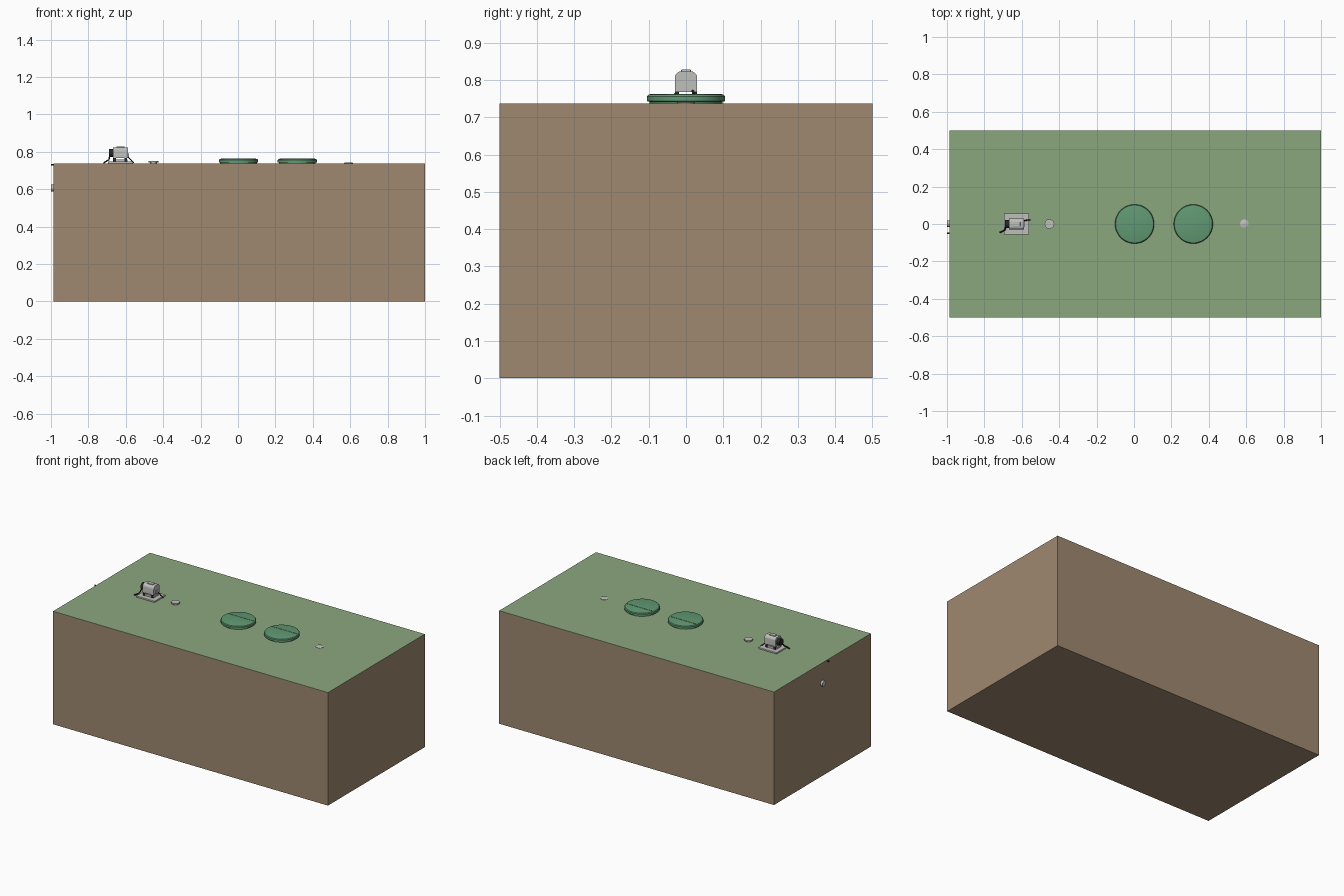
import bpy
import bmesh
import math
from mathutils import Matrix, Vector

cube = bpy.data.objects.get("Cube")
if cube:
    bpy.data.objects.remove(cube, do_unlink=True)


def material(name, rgb):
    m = bpy.data.materials.new(name)
    m.use_nodes = True
    m.diffuse_color = (*rgb, 1)
    m.node_tree.nodes["Principled BSDF"].inputs["Base Color"].default_value = (*rgb, 1)
    return m


SOIL = material("soil brown", (0.35, 0.25, 0.16))
GRASS = material("grass green", (0.26, 0.39, 0.21))
LID = material("lid green", (0.12, 0.32, 0.17))
METAL = material("light grey", (0.52, 0.52, 0.50))
BLACK = material("black rubber", (0.02, 0.02, 0.02))
TOP = 0.738


def finish(name, bm, mat, smooth=False):
    bmesh.ops.recalc_face_normals(bm, faces=bm.faces)
    mesh = bpy.data.meshes.new(name)
    bm.to_mesh(mesh)
    bm.free()
    mesh.materials.append(mat)
    ob = bpy.data.objects.new(name, mesh)
    bpy.context.collection.objects.link(ob)
    if smooth:
        bpy.ops.object.select_all(action="DESELECT")
        ob.select_set(True)
        bpy.context.view_layer.objects.active = ob
        bpy.ops.object.shade_smooth_by_angle(angle=math.radians(35))
    return ob


def box(name, lo, hi, mat, bevel=0):
    bm = bmesh.new()
    bmesh.ops.create_cube(bm, size=1)
    lo, hi = Vector(lo), Vector(hi)
    for v in bm.verts:
        v.co = (lo + hi) / 2 + v.co * (hi - lo)
    if bevel:
        bmesh.ops.bevel(bm, geom=bm.edges[:], offset=bevel, segments=2, affect="EDGES", profile=0.5)
    return finish(name, bm, mat)


def lathe(name, x, profile, mat, sides=48):
    """Spin a radius and height profile about a vertical axis."""
    bm = bmesh.new()
    rings = []
    for r, z in profile:
        rings.append([bm.verts.new((x + r * math.cos(a), r * math.sin(a), TOP + z))
                      for a in (2 * math.pi * i / sides for i in range(sides))])
    for low, high in zip(rings, rings[1:]):
        for i in range(sides):
            j = (i + 1) % sides
            bm.faces.new((low[i], low[j], high[j], high[i]))
    bm.faces.new(rings[0])
    bm.faces.new(rings[-1])
    return finish(name, bm, mat, True)


def rod(name, x0, x1, y, z, radius, mat, sides=24):
    bm = bmesh.new()
    place = Matrix.Translation(((x0 + x1) / 2, y, z)) @ Matrix.Rotation(math.pi / 2, 4, "Y")
    bmesh.ops.create_cone(bm, cap_ends=True, segments=sides, radius1=radius,
                          radius2=radius, depth=abs(x1 - x0), matrix=place)
    return finish(name, bm, mat, True)


def cable(name, points, radius):
    curve = bpy.data.curves.new(name, "CURVE")
    curve.dimensions = "3D"
    curve.bevel_depth = radius
    curve.use_fill_caps = True
    spline = curve.splines.new("POLY")
    spline.points.add(len(points) - 1)
    for p, co in zip(spline.points, points):
        p.co = (*co, 1)
    curve.materials.append(BLACK)
    bpy.context.collection.objects.link(bpy.data.objects.new(name, curve))


# Block of ground with a thin turf layer
box("ground_block", (-0.986, -0.5, 0), (1, 0.5, TOP - 0.002), SOIL)
box("turf", (-0.986, -0.5, TOP - 0.002), (1, 0.5, TOP), GRASS)

# Two access covers with a recessed neck, a rounded rim and a shallow ridge
for side, x in (("middle", 0.003), ("left", 0.317)):
    lathe(side + "_cover", x, [(0.098, -0.002), (0.098, 0.004), (0.105, 0.006),
                              (0.105, 0.018), (0.101, 0.023), (0.094, 0.025)], LID)
    box(side + "_cover_ridge", (x - 0.09, 0.024, TOP + 0.024), (x + 0.09, 0.03, TOP + 0.0265), LID)

# Small caps in the turf
lathe("vent_cap", -0.452, [(0.018, -0.002), (0.018, 0.005), (0.026, 0.006), (0.026, 0.014)], METAL, 12)
lathe("inspection_cap", 0.59, [(0.024, -0.002), (0.024, 0.002), (0.02, 0.004)], METAL, 24)

# Air blower base and feet
box("blower_plate", (-0.695, -0.057, TOP), (-0.562, 0.057, TOP + 0.01), METAL, 0.002)
box("blower_stand", (-0.668, -0.026, TOP + 0.01), (-0.592, 0.026, TOP + 0.022), METAL)
for sx in (-0.66, -0.6):
    for sy in (-0.024, 0.024):
        box("blower_foot", (sx - 0.007, sy - 0.005, TOP + 0.01),
            (sx + 0.007, sy + 0.005, TOP + 0.032), BLACK)

# Blower housing: arched cross-section run along x
bm = bmesh.new()
section = [(-0.03, 0.03), (0.03, 0.03)]
for sign, start in ((1, 0), (-1, math.pi / 2)):
    for i in range(7):
        a = start + math.pi / 2 * i / 6
        section.append((sign * 0.012 + 0.018 * math.cos(a), 0.068 + 0.018 * math.sin(a)))
face = bm.faces.new([bm.verts.new((-0.668, y, TOP + z)) for y, z in section])
run = bmesh.ops.extrude_face_region(bm, geom=[face])
bmesh.ops.translate(bm, vec=(0.08, 0, 0),
                    verts=[v for v in run["geom"] if isinstance(v, bmesh.types.BMVert)])
finish("blower_housing", bm, METAL, True)
box("blower_cap", (-0.65, -0.013, TOP + 0.084), (-0.608, 0.013, TOP + 0.091), METAL, 0.002)
box("blower_panel", (-0.59, -0.014, TOP + 0.034), (-0.584, 0.014, TOP + 0.053), METAL)

# Blower outlet and cables
rod("blower_outlet", -0.69, -0.667, 0, TOP + 0.055, 0.022, BLACK)
cable("outlet_hose", [(-0.685, -0.01, TOP + 0.045), (-0.69, -0.032, TOP + 0.02),
                      (-0.718, -0.046, TOP + 0.003)], 0.004)
cable("power_cable", [(-0.588, 0.018, TOP + 0.034), (-0.575, 0.02, TOP + 0.02),
                      (-0.556, 0.022, TOP + 0.003)], 0.003)

# Fittings coming out of the end of the block
rod("outlet_pipe", -1, -0.97, 0.002, 0.606, 0.018, METAL)
rod("buried_cable", -1, -0.97, -0.05, TOP - 0.006, 0.004, BLACK, 12)
